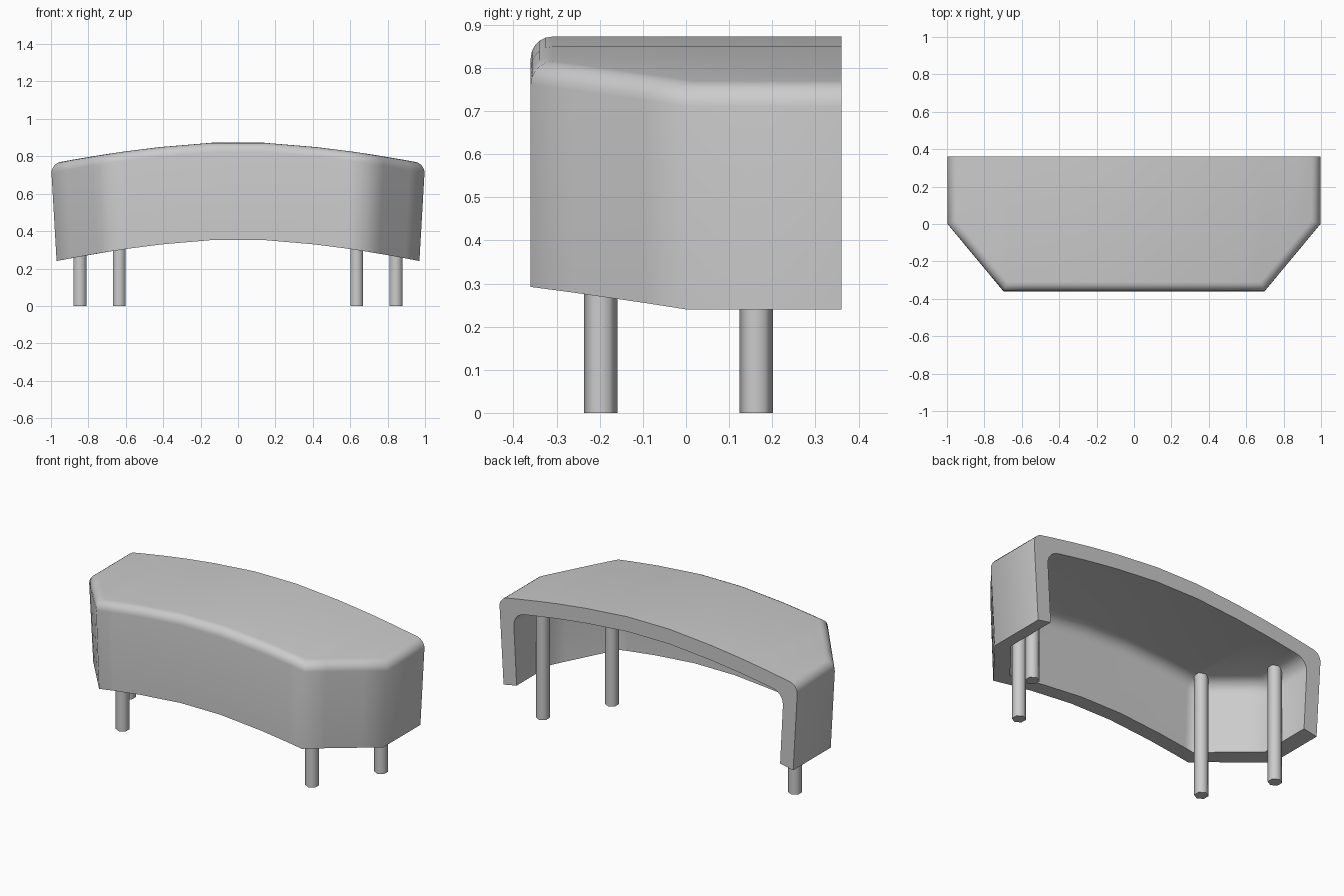
import bpy, bmesh, math
from mathutils import Vector

if "Cube" in bpy.data.objects:
    bpy.data.objects.remove(bpy.data.objects["Cube"])

TOP, BOTTOM, BACK = 0.877, 0.357, 0.36
WALL, ROUND, INNER_ROUND = 0.09, 0.05, 0.07

grey = bpy.data.materials.new("light_grey")
grey.use_nodes = True
colour = (0.6, 0.6, 0.6, 1)
grey.diffuse_color = colour
grey.node_tree.nodes["Principled BSDF"].inputs["Base Color"].default_value = colour


def finish(name, bm):
    bmesh.ops.recalc_face_normals(bm, faces=bm.faces)
    mesh = bpy.data.meshes.new(name)
    bm.to_mesh(mesh)
    bm.free()
    mesh.materials.append(grey)
    obj = bpy.data.objects.new(name, mesh)
    bpy.context.collection.objects.link(obj)
    bpy.ops.object.select_all(action="DESELECT")
    obj.select_set(True)
    bpy.context.view_layer.objects.active = obj
    bpy.ops.object.shade_smooth_by_angle(angle=math.radians(65))
    return obj


# Plan outline, open at the back, with support points beside the corners
half = [(1, BACK), (1, 0), (0.92, -0.096), (0.78, -0.264), (0.7, -BACK),
        (0.6, -BACK), (0.42, -BACK), (0.14, -BACK)]
outline = [Vector((-x, y)) for x, y in half] + [Vector(p) for p in reversed(half)]


def inset(d):
    """Outline moved inward by d with mitred corners."""
    dirs = [(b - a).normalized() for a, b in zip(outline, outline[1:])]
    normals = [Vector((-v.y, v.x)) for v in dirs]
    pairs = zip([normals[0]] + normals, normals + [normals[-1]])
    return [p + (a + b) * d / (1 + a.dot(b)) for p, (a, b) in zip(outline, pairs)]


def arch(x, y, z):
    """Bow the cabinet along its length and draw the lower edge in."""
    drop = 0.117 * abs(x) ** 1.65
    return (x * (1 - 0.03 * (TOP - z) / (TOP - BOTTOM)), y, z - drop)


def wall_profile(offset, top, radius):
    arc = [math.pi / 2 * i / 5 for i in range(6)]
    return [(offset, BOTTOM)] + [(offset + radius * (1 - math.cos(a)),
                                  top - radius * (1 - math.sin(a))) for a in arc]


# Counter shell: outer skin, rim, inner skin and the exposed back edge
bm = bmesh.new()


def skin(profile):
    rings = [[bm.verts.new(arch(p.x, p.y, z)) for p in inset(d)] for d, z in profile]
    for lower, upper in zip(rings, rings[1:]):
        for i in range(len(lower) - 1):
            bm.faces.new((lower[i], lower[i + 1], upper[i + 1], upper[i]))
    # Flat cap in strips running from the rounded edge to the back
    d, z = profile[-1]
    edge, points = rings[-1], inset(d)
    back = [edge[0]] + [bm.verts.new(arch(p.x, BACK, z)) for p in points[2:-2]] + [edge[-1]]
    front = edge[1:-1]
    for i in range(len(front) - 1):
        bm.faces.new((front[i], front[i + 1], back[i + 1], back[i]))
    border = [r[0] for r in rings] + back[1:-1] + [r[-1] for r in reversed(rings)]
    return rings[0], border


outer_rim, outer_border = skin(wall_profile(0, TOP, ROUND))
inner_rim, inner_border = skin(wall_profile(WALL, TOP - WALL, INNER_ROUND))
for a, b in ((outer_rim, inner_rim), (outer_border, inner_border)):
    for i in range(len(a) - 1):
        bm.faces.new((a[i], a[i + 1], b[i + 1], b[i]))
finish("counter_shell", bm)

# Four six-sided legs running up into the counter top
LEG_HEIGHT = 0.74
for depth, x, y in (("front", 0.635, -0.198), ("back", 0.845, 0.163)):
    for side, s in (("left", 1), ("right", -1)):
        bm = bmesh.new()
        bmesh.ops.create_cone(bm, cap_ends=True, segments=6, radius1=0.039,
                              radius2=0.039, depth=LEG_HEIGHT)
        leg = finish(f"{depth}_{side}_leg", bm)
        leg.location = (s * x, y, LEG_HEIGHT / 2)
